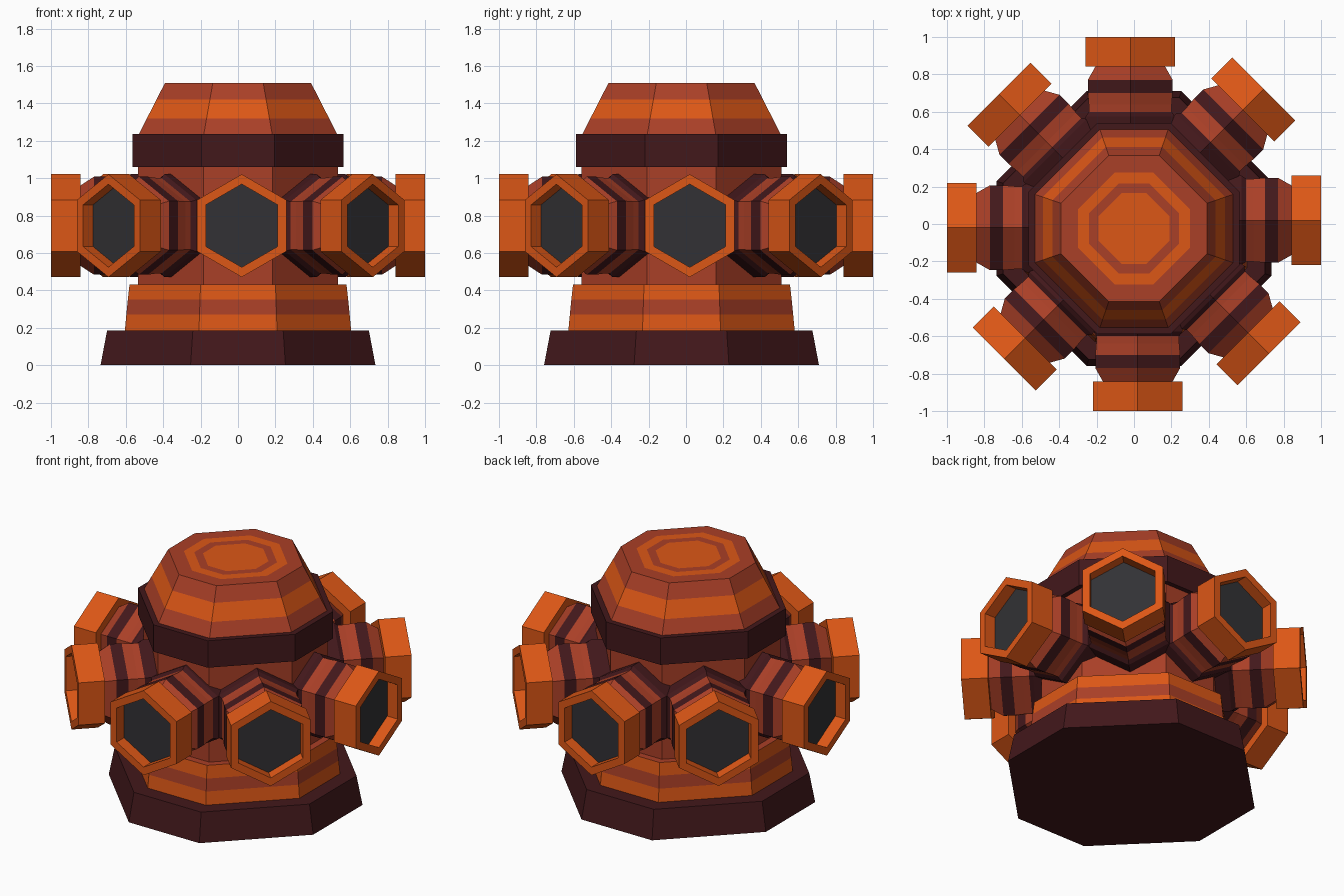
import bpy, bmesh, math
from mathutils import Matrix, Vector

if "Cube" in bpy.data.objects:
    bpy.data.objects.remove(bpy.data.objects["Cube"])


def material(name, rgb):
    m = bpy.data.materials.new(name)
    m.diffuse_color = (*rgb, 1)
    m.use_nodes = True
    m.node_tree.nodes["Principled BSDF"].inputs["Base Color"].default_value = m.diffuse_color
    return m


MATS = {
    "orange": material("orange", (0.72, 0.095, 0.008)),
    "red": material("rust_red", (0.40, 0.05, 0.02)),
    "dark": material("dark_maroon", (0.055, 0.009, 0.011)),
    "grey": material("dark_grey", (0.032, 0.031, 0.035)),
}
BODY_Y = -0.024


def octagon(r):
    # square with cut corners: flats face the axes, slightly shorter than the diagonals
    c = r * 0.345
    return [(r, -c), (r, c), (c, r), (-c, r), (-r, c), (-r, -c), (-c, -r), (c, -r)]


def hexagon(r):
    return [(r * math.sin(math.tau * i / 6), r * math.cos(math.tau * i / 6)) for i in range(6)]


def loft(name, section, profile, colours, close_start=True):
    """Stack scaled sections along z; colours has one entry per band, last is the end cap."""
    bm = bmesh.new()
    names = sorted(set(colours))
    rings = [[bm.verts.new((x, y, z)) for x, y in section(r)] for r, z in profile]
    n = len(rings[0])
    for a, b, col in zip(rings, rings[1:], colours):
        for i in range(n):
            j = (i + 1) % n
            bm.faces.new((a[i], a[j], b[j], b[i])).material_index = names.index(col)
    bm.faces.new(rings[-1]).material_index = names.index(colours[-1])
    if close_start:
        bm.faces.new(rings[0][::-1]).material_index = names.index(colours[0])
    bmesh.ops.recalc_face_normals(bm, faces=bm.faces)
    me = bpy.data.meshes.new(name)
    bm.to_mesh(me)
    bm.free()
    for c in names:
        me.materials.append(MATS[c])
    return me


def add(name, mesh, matrix):
    ob = bpy.data.objects.new(name, mesh)
    bpy.context.collection.objects.link(ob)
    ob.matrix_world = matrix
    return ob


# central body: stacked eight-sided tiers
tiers = {
    "base": ([(0.735, 0), (0.70, 0.185)], ["dark", "dark"]),
    "lower_tier": ([(0.605, 0.185), (0.597, 0.27), (0.589, 0.35), (0.58, 0.432)],
                   ["orange", "red", "orange", "red"]),
    "neck": ([(0.535, 0.432), (0.535, 1.06)], ["red", "red"]),
    "collar_plate": ([(0.565, 1.06), (0.565, 1.235)], ["dark", "dark"]),
    "cap": ([(0.53, 1.235), (0.487, 1.32), (0.436, 1.42), (0.39, 1.51),
             (0.30, 1.51), (0.24, 1.51), (0.19, 1.51)],
            ["red", "orange", "red", "red", "orange", "red", "orange"]),
}
for name, (profile, colours) in tiers.items():
    add(name, loft(name, octagon, profile, colours), Matrix.Translation((0, BODY_Y, 0)))

# radial nozzle: hexagonal tube flaring into a recessed rim (z = distance from centre)
nozzle = loft("nozzle", hexagon,
              [(0.275, 0.45), (0.275, 0.575), (0.256, 0.60), (0.256, 0.64), (0.262, 0.70),
               (0.262, 0.77), (0.215, 0.842), (0.275, 0.842), (0.275, 1.0),
               (0.222, 1.0), (0.222, 0.925)],
              ["dark", "dark", "red", "red", "dark", "red",
               "orange", "orange", "orange", "orange", "grey"])

# local z points outward to the front, local y stays up
face_front = Matrix.Translation((0.02, 0, 0.746)) @ Matrix.Rotation(math.radians(90), 4, 'X')
for k in range(8):
    add(f"nozzle_{k + 1}", nozzle, Matrix.Rotation(k * math.tau / 8, 4, 'Z') @ face_front)
